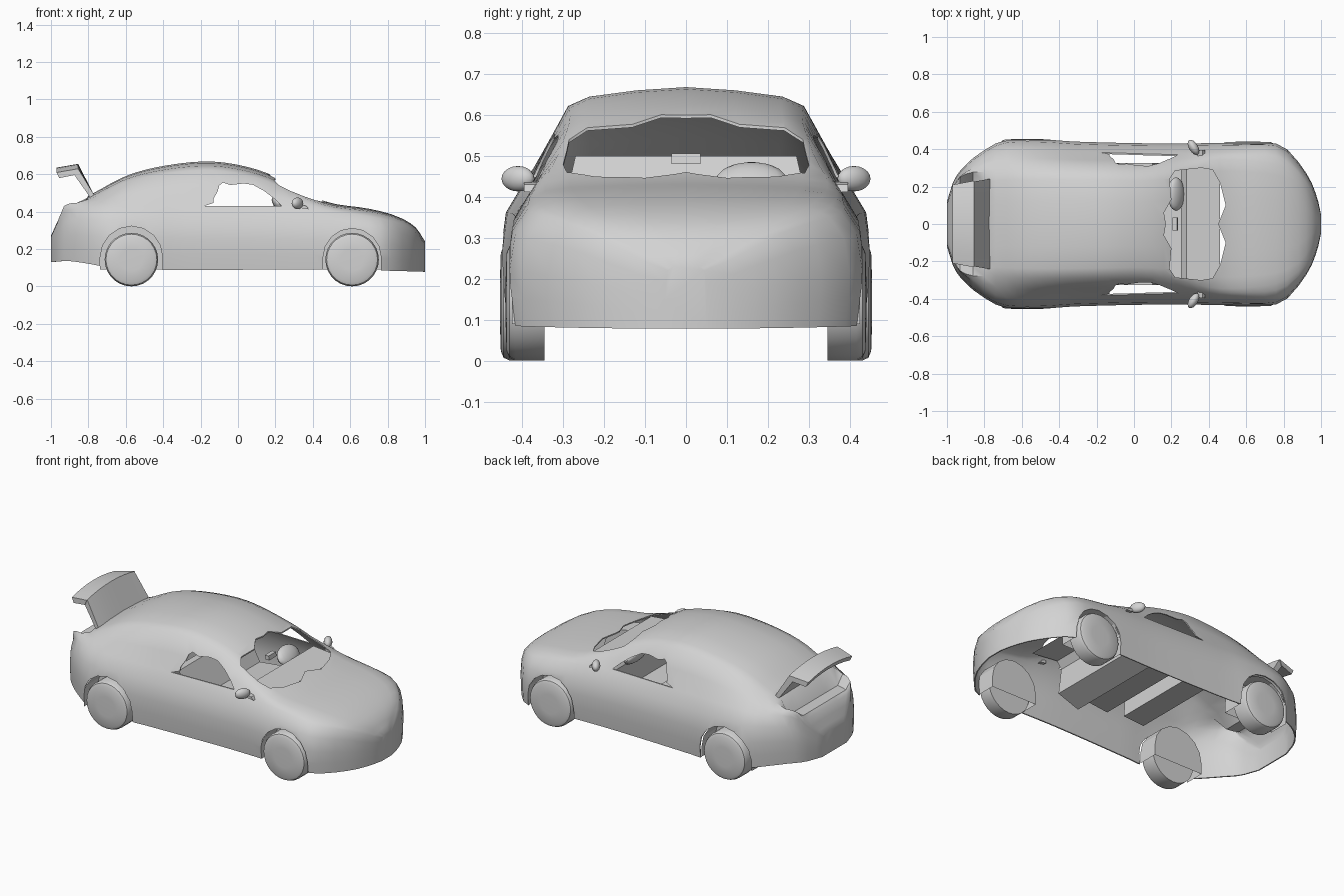
import bpy, bmesh, math
from mathutils import Matrix

if "Cube" in bpy.data.objects:
    bpy.data.objects.remove(bpy.data.objects["Cube"])

paint = bpy.data.materials.new("light grey")
paint.diffuse_color = (0.65, 0.65, 0.65, 1)
paint.use_nodes = True
paint.node_tree.nodes["Principled BSDF"].inputs["Base Color"].default_value = paint.diffuse_color


def finish(name, bm, angle=35):
    """Turn a bmesh into a named, smooth-by-angle object."""
    bmesh.ops.recalc_face_normals(bm, faces=bm.faces)
    me = bpy.data.meshes.new(name)
    bm.to_mesh(me)
    bm.free()
    me.materials.append(paint)
    me.shade_smooth()
    me.set_sharp_from_angle(angle=math.radians(angle))
    ob = bpy.data.objects.new(name, me)
    bpy.context.collection.objects.link(ob)
    return ob


def prism(name, pts, lo, hi, axis="y", steps=1):
    """Extrude a polygon along y (points are x,z) or z (points are x,y)."""
    bm = bmesh.new()
    rings = []
    for k in range(steps + 1):
        t = lo + (hi - lo) * k / steps
        rings.append([bm.verts.new((a, t, b) if axis == "y" else (a, b, t)) for a, b in pts])
    n = len(pts)
    bm.faces.new(rings[0])
    bm.faces.new(rings[-1][::-1])
    for p, q in zip(rings, rings[1:]):
        for i in range(n):
            j = (i + 1) % n
            bm.faces.new((p[i], q[i], q[j], p[j]))
    return finish(name, bm)


def blob(name, loc, radii, rot):
    bm = bmesh.new()
    m = Matrix.Translation(loc) @ rot @ Matrix.Diagonal((*radii, 1))
    bmesh.ops.create_uvsphere(bm, u_segments=16, v_segments=10, radius=1, matrix=m)
    return finish(name, bm, 60)


def arch(x, r):
    """Points of a faceted wheel arch, open at the bottom."""
    return [(x + r * math.cos(k * math.pi / 8), .155 + r * math.sin(k * math.pi / 8)) for k in range(9)]


def curve(keys):
    """Smooth interpolation through (x, value) keys."""
    def slope(i):
        a, b = keys[max(i - 1, 0)], keys[min(i + 1, len(keys) - 1)]
        return (b[1] - a[1]) / (b[0] - a[0])

    def f(x):
        i = 0
        while i < len(keys) - 2 and x > keys[i + 1][0]:
            i += 1
        (x0, v0), (x1, v1) = keys[i], keys[i + 1]
        h = x1 - x0
        t = (x - x0) / h
        return (v0 * (2*t**3 - 3*t*t + 1) + v1 * (3*t*t - 2*t**3)
                + h * (slope(i) * (t**3 - 2*t*t + t) + slope(i + 1) * (t**3 - t*t)))
    return f


# Body shell: guide curves along the car, then lofted cross-sections
width = curve([(-1, .12), (-.96, .24), (-.88, .335), (-.8, .395), (-.7, .445), (-.5, .452), (-.3, .44),
               (.2, .43), (.55, .435), (.75, .432), (.83, .39), (.905, .295), (.95, .22), (.985, .12), (1, .05)])
top = curve([(-1, .27), (-.96, .36), (-.93, .435), (-.86, .458), (-.78, .495), (-.6, .59), (-.42, .64),
             (-.18, .668), (0, .65), (.17, .6), (.3, .53), (.48, .45), (.7, .415), (.85, .375), (.95, .315), (1, .24)])
belt = curve([(-1, .25), (-.96, .33), (-.92, .4), (-.8, .42), (-.5, .43), (.3, .415), (.5, .4),
              (.75, .365), (.9, .325), (.96, .28), (1, .22)])
rail = curve([(-1, .1), (-.93, .25), (-.75, .28), (-.5, .29), (-.2, .288), (.1, .285), (.3, .315),
              (.45, .345), (.7, .33), (.83, .29), (.905, .22), (1, .03)])
drop = curve([(-1, .008), (-.93, .005), (-.85, .012), (-.7, .03), (-.2, .046), (.2, .042), (.48, .02), (1, .01)])
floor = curve([(-1, .13), (-.9, .135), (-.74, .11), (-.66, .09), (.45, .09), (.75, .085), (1, .078)])

xs = [-1, -.988, -.97, -.95, -.93, -.9] + [-.86 + .06 * i for i in range(30)] + [.92, .95, .97, .985, 1]
bm = bmesh.new()
rows = []
for x in xs:
    w, t, b, r, d, z0 = (f(x) for f in (width, top, belt, rail, drop, floor))
    sink = .395 + max(0, x + .86) * 1.7 - max(0, -.94 - x) * 1.8   # sunken boot deck at the tail
    half = [(w * .975, z0), (w * .995, z0 + (b - z0) * .25), (w, z0 + (b - z0) * .5),
            (w * .97, z0 + (b - z0) * .8), (w * .88, b), ((w * .88 + r) / 2 + .005, (b + t - d) / 2),
            (r, t - d), (r * .82, min(sink, t - d * .5)), (r * .42, min(sink, t - d * .17))]
    loop = half + [(0, min(sink, t))] + [(-y, z) for y, z in half[::-1]]
    rows.append([bm.verts.new((x, y, z)) for y, z in loop])
for a, b in zip(rows, rows[1:]):
    for i in range(len(a) - 1):
        bm.faces.new((a[i], b[i], b[i + 1], a[i + 1]))
bm.faces.new(rows[0])
bm.faces.new(rows[-1][::-1])
body = finish("body", bm, 40)
mod = body.modifiers.new("shell", "SOLIDIFY")
mod.thickness = .007
mod.offset = -1

# Cutters: wheel arches, side windows, windscreen
wheels = [(-.57, .167), (.61, .155)]
cutters = [prism("arch_cutter", arch(x, r) + [(x - r, 0), (x + r, 0)], -.6, .6) for x, r in wheels]
window = [(-.18, .43), (-.13, .447), (-.13, .47), (-.11, .505), (-.1, .54), (-.08, .555), (-.04, .542),
          (.03, .55), (.08, .543), (.14, .51), (.19, .472), (.235, .43)]
cutters.append(prism("window_cutter", window, -.6, .6))
glass = [(.16, .06), (.2, .13), (.19, .24), (.22, .285), (.36, .3), (.42, .29), (.46, .22), (.49, .1)]
cutters.append(prism("windscreen_cutter", [(.17, 0)] + glass + [(.45, 0)] + [(x, -y) for x, y in glass[::-1]],
                     .38, .9, "z"))
for c in cutters:
    c.hide_render = True
    m = body.modifiers.new("cut", "BOOLEAN")
    m.operation = "DIFFERENCE"
    m.solver = "EXACT"
    m.object = c
bpy.context.view_layer.objects.active = body
body.select_set(True)
for m in list(body.modifiers):
    bpy.ops.object.modifier_apply(modifier=m.name)
for c in cutters:
    bpy.data.objects.remove(c)
body.data.set_sharp_from_angle(angle=math.radians(40))

for s, side in ((1, "left"), (-1, "right")):
    for (x, r), end, inset in zip(wheels, ("rear", "front"), (0, .014)):
        # Wheel: turned profile with a rounded outer face
        bm = bmesh.new()
        prof = [(.345, 0), (.345, .143), (.43, .143), (.445, .136), (.452, .12), (.454, .06), (.454, 0)]
        vs = [bm.verts.new((x, s * (y - (inset if y > .4 else 0)), .143 + q)) for y, q in prof]
        es = [bm.edges.new(p) for p in zip(vs, vs[1:])]
        bmesh.ops.spin(bm, geom=vs + es, cent=(x, 0, .143), axis=(0, 1, 0),
                       angle=2 * math.pi, steps=28, use_duplicate=False)
        bmesh.ops.remove_doubles(bm, verts=bm.verts, dist=.0005)
        finish(f"{end}_{side}_wheel", bm, 40)
        # Wheel well: faceted arch with an inner wall
        bm = bmesh.new()
        pts = [(x + r, .09)] + arch(x, r) + [(x - r, .09)]
        inner = [bm.verts.new((a, s * .3, b)) for a, b in pts]
        outer = [bm.verts.new((a, s * .425, b)) for a, b in pts]
        bm.faces.new(inner)
        for i in range(len(pts) - 1):
            bm.faces.new((inner[i], inner[i + 1], outer[i + 1], outer[i]))
        finish(f"{end}_{side}_wheel_well", bm, 15)
    # Door mirror and its stalk
    blob(f"{side}_mirror", (.318, s * .41, .444), (.024, .045, .031), Matrix.Rotation(s * .55, 4, "Z"))
    prism(f"{side}_mirror_stalk", [(.34, .418), (.38, .412), (.365, .43), (.34, .436)],
          *sorted((s * .35, s * .395)))

# Cabin moulding: one sheet from dashboard over the floor and seats to the rear shelf
profile = [(.46, .425), (.36, .435), (.28, .443), (.25, .4), (.27, .24), (.13, .19), (.1, .27), (-.08, .25),
           (-.17, .42), (-.21, .42), (-.2, .27), (-.34, .26), (-.42, .5)]
bm = bmesh.new()
ends = [[bm.verts.new((x, y, z)) for x, z in profile] for y in (-.325, .325)]
for i, (x, z) in enumerate(profile[:-1]):
    bm.faces.new((ends[0][i], ends[0][i + 1], ends[1][i + 1], ends[1][i]))
for v in bm.verts:
    if v.co.x < -.4:
        v.co.y *= .83
finish("cabin_moulding", bm, 30)

# Steering wheel and inside mirror
blob("steering_wheel", (.225, .16, .435), (.03, .09, .06), Matrix.Rotation(-.7, 4, "Y"))
prism("inside_mirror", [(.21, .48), (.235, .48), (.23, .505), (.205, .505)], -.035, .035)

# Spoiler: slanted full-width upright with an arched wing on top, pulled in towards the rear
upright = prism("spoiler_upright", [(-.77, .49), (-.79, .475), (-.885, .635), (-.855, .655)], -.24, .24, steps=8)
wing = prism("spoiler_wing", [(-.97, .635), (-.955, .605), (-.87, .622), (-.855, .655)], -.245, .245, steps=8)
for ob in (upright, wing):
    for v in ob.data.vertices:
        if v.co.z > .6:
            v.co.z -= .025 * (v.co.y / .24) ** 2
        v.co.y *= 1 + (v.co.x + .78) * .75
